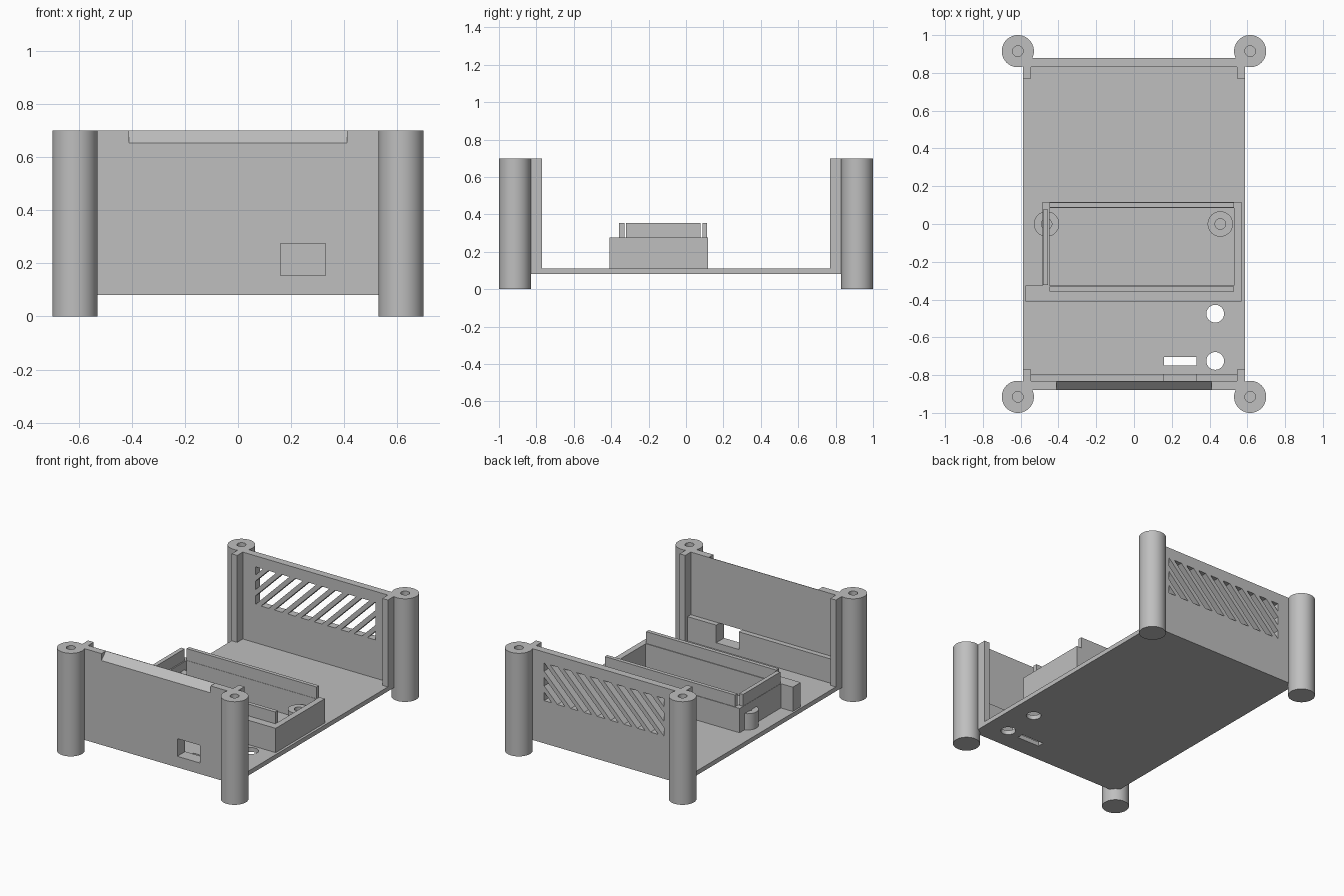
import bpy, bmesh, math
from mathutils import Vector, Matrix

if "Cube" in bpy.data.objects:
    bpy.data.objects.remove(bpy.data.objects["Cube"], do_unlink=True)

# One plain grey plastic
GREY = (0.52, 0.52, 0.52, 1.0)
plastic = bpy.data.materials.new("grey_plastic")
plastic.use_nodes = True
plastic.diffuse_color = GREY
plastic.node_tree.nodes["Principled BSDF"].inputs["Base Color"].default_value = GREY


def add_box(bm, x, y, z):
    """Box from (low, high) ranges."""
    size = [b - a for a, b in (x, y, z)]
    mid = [(a + b) / 2 for a, b in (x, y, z)]
    m = Matrix.Translation(mid) @ Matrix.Diagonal((*size, 1))
    bmesh.ops.create_cube(bm, size=1, matrix=m)


def add_lathe(bm, profile, cx, cy, steps=48):
    """Revolve an (r, z) profile about a vertical axis."""
    verts = [bm.verts.new((cx + r, cy, z)) for r, z in profile]
    edges = [bm.edges.new(p) for p in zip(verts, verts[1:])]
    bmesh.ops.spin(bm, geom=verts + edges, cent=(cx, cy, 0), axis=(0, 0, 1),
                   angle=math.tau, steps=steps)
    bmesh.ops.remove_doubles(bm, verts=bm.verts, dist=1e-5)


def add_prism(bm, x, outline):
    """Extrude a (y, z) outline along x."""
    face = bm.faces.new([bm.verts.new((x[0], y, z)) for y, z in outline])
    out = bmesh.ops.extrude_face_region(bm, geom=[face])
    moved = [v for v in out["geom"] if isinstance(v, bmesh.types.BMVert)]
    bmesh.ops.translate(bm, verts=moved, vec=(x[1] - x[0], 0, 0))


def finish(name, bm):
    bmesh.ops.recalc_face_normals(bm, faces=bm.faces)
    mesh = bpy.data.meshes.new(name)
    bm.to_mesh(mesh)
    bm.free()
    mesh.materials.append(plastic)
    obj = bpy.data.objects.new(name, mesh)
    bpy.context.collection.objects.link(obj)
    return obj


def boxes(name, *ranges):
    bm = bmesh.new()
    for r in ranges:
        add_box(bm, *r)
    return finish(name, bm)


def lathe(name, profile, cx, cy):
    bm = bmesh.new()
    add_lathe(bm, profile, cx, cy)
    obj = finish(name, bm)
    obj.data.shade_smooth()
    obj.data.set_sharp_from_angle(angle=math.radians(35))
    return obj


def cut(obj, bm):
    """Subtract the cutter geometry and bake the result."""
    cutter = finish("cutter", bm)
    cutter.hide_render = True
    mod = obj.modifiers.new("cut", "BOOLEAN")
    mod.operation, mod.solver, mod.object = "DIFFERENCE", "EXACT", cutter
    bpy.context.view_layer.update()
    graph = bpy.context.evaluated_depsgraph_get()
    baked = bpy.data.meshes.new_from_object(obj.evaluated_get(graph))
    obj.modifiers.clear()
    obj.data = baked
    baked.name = obj.name
    bpy.data.objects.remove(cutter, do_unlink=True)


BASE, FLOOR, TOP, BOX, RAIL = 0.08, 0.11, 0.70, 0.275, 0.355
WINDOW = (0.16, 0.33)

# Floor plate with two round holes and a slot
floor = boxes("floor_plate", ((-0.587, 0.587), (-0.83, 0.83), (BASE, FLOOR)))
bm = bmesh.new()
add_box(bm, WINDOW, (-0.75, -0.705), (0, 0.2))
for y in (-0.475, -0.725):
    bmesh.ops.create_cone(bm, cap_ends=True, segments=40, radius1=0.047, radius2=0.047,
                          depth=0.2, matrix=Matrix.Translation((0.43, y, 0.1)))
cut(floor, bm)

# Front wall: socket window and chamfered top edge
front = boxes("front_wall", ((-0.587, 0.587), (-0.88, -0.83), (BASE, TOP)))
bm = bmesh.new()
add_box(bm, WINDOW, (-0.95, -0.76), (0.155, BOX))
add_prism(bm, (-0.41, 0.41), [(-0.90, 0.633), (-0.82, 0.713), (-0.90, 0.713)])
cut(front, bm)

# Ledge inside the front wall, open above the socket sill
ledge = boxes("front_ledge", ((-0.545, 0.545), (-0.83, -0.795), (FLOOR, BOX)))
bm = bmesh.new()
add_box(bm, WINDOW, (-0.9, -0.7), (0.155, 0.4))
cut(ledge, bm)

# Back wall with diagonal vent slots clipped to a rectangle
back = boxes("back_wall", ((-0.587, 0.587), (0.83, 0.88), (BASE, TOP)))
slots = bmesh.new()
corner = Vector((-0.45, 0.85, 0.37))
slant = Vector((-1, 0, 1))
for k in range(-9, 3):
    slot = bmesh.new()
    add_box(slot, (-0.45, 0.45), (0.80, 0.91), (0.37, 0.625))
    for offset, side in ((0.1 * k, -1), (0.1 * k + 0.058, 1)):
        out = bmesh.ops.bisect_plane(
            slot, geom=slot.verts[:] + slot.edges[:] + slot.faces[:], dist=1e-6,
            plane_co=corner + Vector((0, 0, offset)),
            plane_no=slant * side, clear_outer=True)
        rim = [e for e in slot.edges if e.is_boundary]
        if rim:
            bmesh.ops.holes_fill(slot, edges=rim, sides=0)
    part = bpy.data.meshes.new("slot")
    slot.to_mesh(part)
    slot.free()
    slots.from_mesh(part)
    bpy.data.meshes.remove(part)
cut(back, slots)

# Corner columns with blind screw holes, and the ribs beside them
for sx, side in ((1, "left"), (-1, "right")):
    for sy, end in ((-1, "front"), (1, "back")):
        lathe(f"{end}_{side}_column",
              [(0, 0), (0.085, 0), (0.085, TOP), (0.028, TOP), (0.028, 0.25), (0, 0.25)],
              sx * 0.615, sy * 0.915)
        boxes(f"{end}_{side}_rib", (sorted((sx * 0.545, sx * 0.587)),
                                    sorted((sy * 0.77, sy * 0.83)), (FLOOR, TOP)))

# Open tray on the floor
LOW = (FLOOR, BOX)
boxes("tray_front_wall", ((-0.575, 0.57), (-0.41, -0.325), LOW))
boxes("tray_front_tab", ((-0.575, -0.485), (-0.41, -0.345), LOW))
boxes("tray_back_wall", ((-0.485, 0.57), (0.085, 0.117), LOW))
boxes("tray_left_wall", ((0.53, 0.57), (-0.325, 0.085), LOW))
boxes("tray_right_wall", ((-0.485, -0.447), (-0.325, 0.085), LOW))

# Thin rails standing on the tray
HIGH = (BOX, RAIL)
boxes("tray_front_rail", ((-0.447, 0.53), (-0.357, -0.33), HIGH))
boxes("tray_back_rail", ((-0.447, 0.53), (0.087, 0.113), HIGH))
boxes("tray_right_rail", ((-0.483, -0.455), (-0.322, 0.078), HIGH))

# Screw standoffs
for x, side in ((0.457, "left"), (-0.463, "right")):
    lathe(f"{side}_standoff", [(0, FLOOR), (0.067, FLOOR), (0.067, 0.22), (0.028, 0.22),
                               (0.028, 0.12), (0, 0.12)], x, 0)
